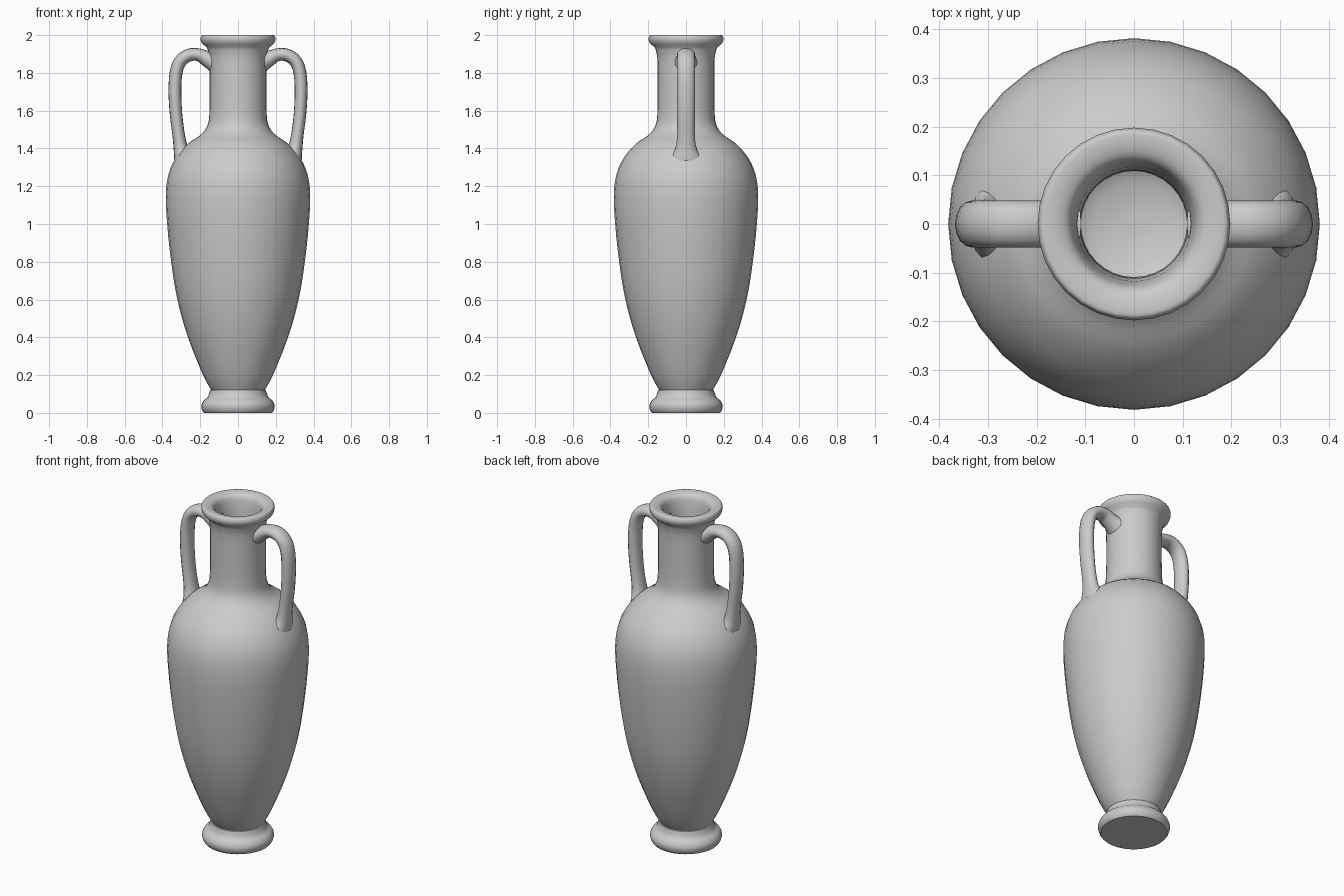
import bpy, bmesh, math
from mathutils import Vector

if "Cube" in bpy.data.objects:
    bpy.data.objects.remove(bpy.data.objects["Cube"])

SEG = 32


def spline(pts, sub=3):
    """Catmull-Rom interpolation of tuples of any length."""
    v = [Vector(p) for p in pts]
    v = [v[0]] + v + [v[-1]]
    out = []
    for a, b, c, d in zip(v, v[1:], v[2:], v[3:]):
        for i in range(sub):
            t = i / sub
            out.append(0.5 * (2 * b + (c - a) * t + (2 * a - 5 * b + 4 * c - d) * t * t
                              + (3 * b - a - 3 * c + d) * t ** 3))
    return out + [v[-1]]


def skin(name, rings, caps=False):
    """Join equal rings of points with quads and smooth the shading."""
    bm = bmesh.new()
    vr = [[bm.verts.new(p) for p in ring] for ring in rings]
    n = len(vr[0])
    for a, b in zip(vr, vr[1:]):
        for i in range(n):
            j = (i + 1) % n
            bm.faces.new((a[i], a[j], b[j], b[i]))
    if caps:
        bm.faces.new(vr[0])
        bm.faces.new(vr[-1])
    bmesh.ops.remove_doubles(bm, verts=bm.verts, dist=1e-5)
    bmesh.ops.recalc_face_normals(bm, faces=bm.faces)
    me = bpy.data.meshes.new(name)
    bm.to_mesh(me)
    bm.free()
    ob = bpy.data.objects.new(name, me)
    bpy.context.collection.objects.link(ob)
    bpy.ops.object.select_all(action='DESELECT')
    bpy.context.view_layer.objects.active = ob
    ob.select_set(True)
    bpy.ops.object.shade_smooth_by_angle(angle=math.radians(45))
    return ob


# Vase: foot, body with neck, rim, then hollow inside, as (radius, height)
foot = [(0.18, 0), (0.19, 0.015), (0.194, 0.04), (0.182, 0.065), (0.16, 0.085), (0.148, 0.12)]
body = [(0.142, 0.122), (0.185, 0.2), (0.265, 0.4), (0.321, 0.6), (0.354, 0.8), (0.375, 1.0),
        (0.382, 1.15), (0.369, 1.26), (0.33, 1.35), (0.265, 1.425), (0.2, 1.47),
        (0.165, 1.515), (0.152, 1.58), (0.15, 1.75), (0.152, 1.88), (0.165, 1.935)]
rim = [(0.19, 1.955), (0.198, 1.975), (0.195, 1.993), (0.185, 2.0), (0.15, 1.995),
       (0.129, 1.975), (0.118, 1.92)]
inside = [(0.112, 1.85), (0.11, 1.56), (0.13, 1.49), (0.22, 1.41), (0.31, 1.31), (0.34, 1.15),
          (0.315, 0.8), (0.225, 0.4), (0.14, 0.22), (0.06, 0.18), (0, 0.175)]
profile = [Vector((0, 0))] + spline(foot) + spline(body) + spline(rim) + spline(inside)
ang = [2 * math.pi * i / SEG for i in range(SEG)]
skin("vase_body", [[(r * math.cos(a), r * math.sin(a), z) for a in ang] for r, z in profile])

# Handles: centre x, centre z, in-plane half width, half width in y
path = [(0.13, 1.86, 0.055, 0.062), (0.165, 1.875, 0.042, 0.05), (0.21, 1.896, 0.034, 0.048),
        (0.26, 1.894, 0.034, 0.048), (0.305, 1.862, 0.034, 0.048), (0.328, 1.80, 0.034, 0.048),
        (0.334, 1.70, 0.034, 0.048), (0.328, 1.58, 0.033, 0.047), (0.314, 1.47, 0.033, 0.047),
        (0.303, 1.40, 0.038, 0.056), (0.293, 1.345, 0.045, 0.085), (0.285, 1.30, 0.045, 0.09)]
pts = spline(path)
for name, side in (("handle_right", 1), ("handle_left", -1)):
    rings = []
    for i, (x, z, w, h) in enumerate(pts):
        p, q = pts[max(i - 1, 0)], pts[min(i + 1, len(pts) - 1)]
        t = Vector((q[0] - p[0], q[1] - p[1])).normalized()
        ring = []
        for k in range(16):
            a = 2 * math.pi * k / 16
            u, y = w * math.cos(a), h * math.sin(a)
            ring.append((side * (x - t.y * u), y, z + t.x * u))
        rings.append(ring)
    skin(name, rings, caps=True)
